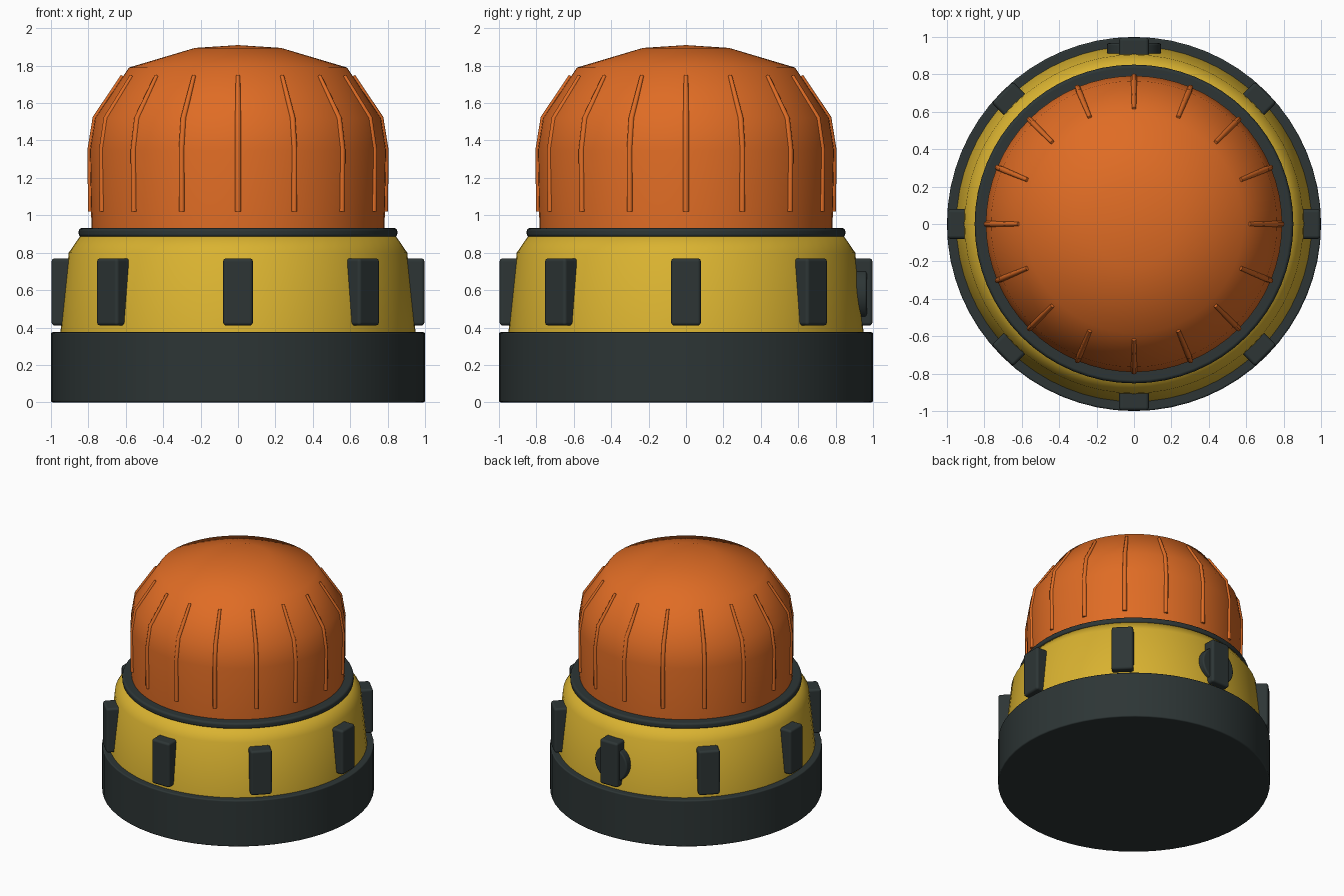
import bpy
import bmesh
from math import pi, cos, sin, radians
from mathutils import Matrix

cube = bpy.data.objects.get("Cube")
if cube:
    bpy.data.objects.remove(cube, do_unlink=True)


def material(name, rgb):
    m = bpy.data.materials.new(name)
    m.use_nodes = True
    m.diffuse_color = (*rgb, 1)
    m.node_tree.nodes["Principled BSDF"].inputs["Base Color"].default_value = (*rgb, 1)
    return m


orange = material("orange lens", (0.74, 0.15, 0.018))
yellow = material("yellow paint", (0.70, 0.45, 0.03))
rubber = material("dark rubber", (0.026, 0.036, 0.036))


def finish(name, bm, mat, bevel=0, angle=40):
    """Turn a bmesh into a smooth shaded object with optional bevel."""
    bmesh.ops.recalc_face_normals(bm, faces=bm.faces)
    mesh = bpy.data.meshes.new(name)
    bm.to_mesh(mesh)
    bm.free()
    ob = bpy.data.objects.new(name, mesh)
    bpy.context.collection.objects.link(ob)
    mesh.materials.append(mat)
    bpy.ops.object.select_all(action='DESELECT')
    ob.select_set(True)
    bpy.context.view_layer.objects.active = ob
    bpy.ops.object.shade_smooth_by_angle(angle=radians(angle))
    if bevel:
        mod = ob.modifiers.new("rounded edges", 'BEVEL')
        mod.width = bevel
        mod.segments = 3
        mod.limit_method = 'ANGLE'
        mod.angle_limit = radians(50)
        mod.harden_normals = True
    return ob


def lathe(name, profile, mat, bevel=0, angle=40, steps=64):
    """Spin a radius/height profile around the vertical axis."""
    bm = bmesh.new()
    verts = [bm.verts.new((r, 0, z)) for r, z in profile]
    edges = [bm.edges.new(pair) for pair in zip(verts, verts[1:])]
    bmesh.ops.spin(bm, geom=verts + edges, cent=(0, 0, 0), axis=(0, 0, 1),
                   angle=2 * pi, steps=steps, use_merge=True)
    bmesh.ops.remove_doubles(bm, verts=bm.verts, dist=0.0001)
    return finish(name, bm, mat, bevel, angle)


# Stacked round body
lathe("base", [(0, 0), (1, 0), (1, 0.375), (0, 0.375)], rubber, 0.01)
lathe("housing", [(0.95, 0.37), (0.905, 0.80), (0.84, 0.895), (0.75, 0.895)], yellow, 0, 60)
lathe("collar", [(0.76, 0.883), (0.852, 0.883), (0.852, 0.932), (0.76, 0.932)], rubber, 0.018)
lathe("dome", [(0.783, 0.91), (0.792, 1.35), (0.765, 1.52), (0.583, 1.79),
               (0.23, 1.895), (0, 1.91)], orange, 0, 60)

# Vertical ribs following the dome
curve = bpy.data.curves.new("dome_ribs", 'CURVE')
curve.dimensions = '3D'
curve.bevel_depth = 0.016
curve.bevel_resolution = 2
curve.use_fill_caps = True
rib_path = [(0.786, 1.02), (0.789, 1.35), (0.762, 1.52), (0.616, 1.745)]
for i in range(16):
    a = i * pi / 8
    spline = curve.splines.new('POLY')
    spline.points.add(len(rib_path) - 1)
    for p, (r, z) in zip(spline.points, rib_path):
        p.co = (r * cos(a), r * sin(a), z, 1)
        p.radius = 0.7 if r < 0.7 else 1
curve.materials.append(orange)
ribs = bpy.data.objects.new("dome_ribs", curve)
bpy.context.collection.objects.link(ribs)

# Grip lugs around the housing
for i in range(8):
    bm = bmesh.new()
    place = (Matrix.Rotation(i * pi / 4, 4, 'Z') @ Matrix.Translation((0.932, 0, 0.59))
             @ Matrix.Diagonal((0.13, 0.16, 0.36, 1)))
    bmesh.ops.create_cube(bm, size=1, matrix=place)
    finish(f"grip_lug_{i + 1}", bm, rubber, 0.018)

# Round cap on the back of the housing
bm = bmesh.new()
bmesh.ops.create_cone(bm, cap_ends=True, segments=32, radius1=0.145, radius2=0.145, depth=0.08,
                      matrix=Matrix.Translation((0, 0.927, 0.58)) @ Matrix.Rotation(pi / 2, 4, 'X'))
finish("back_cap", bm, rubber, 0.012)
